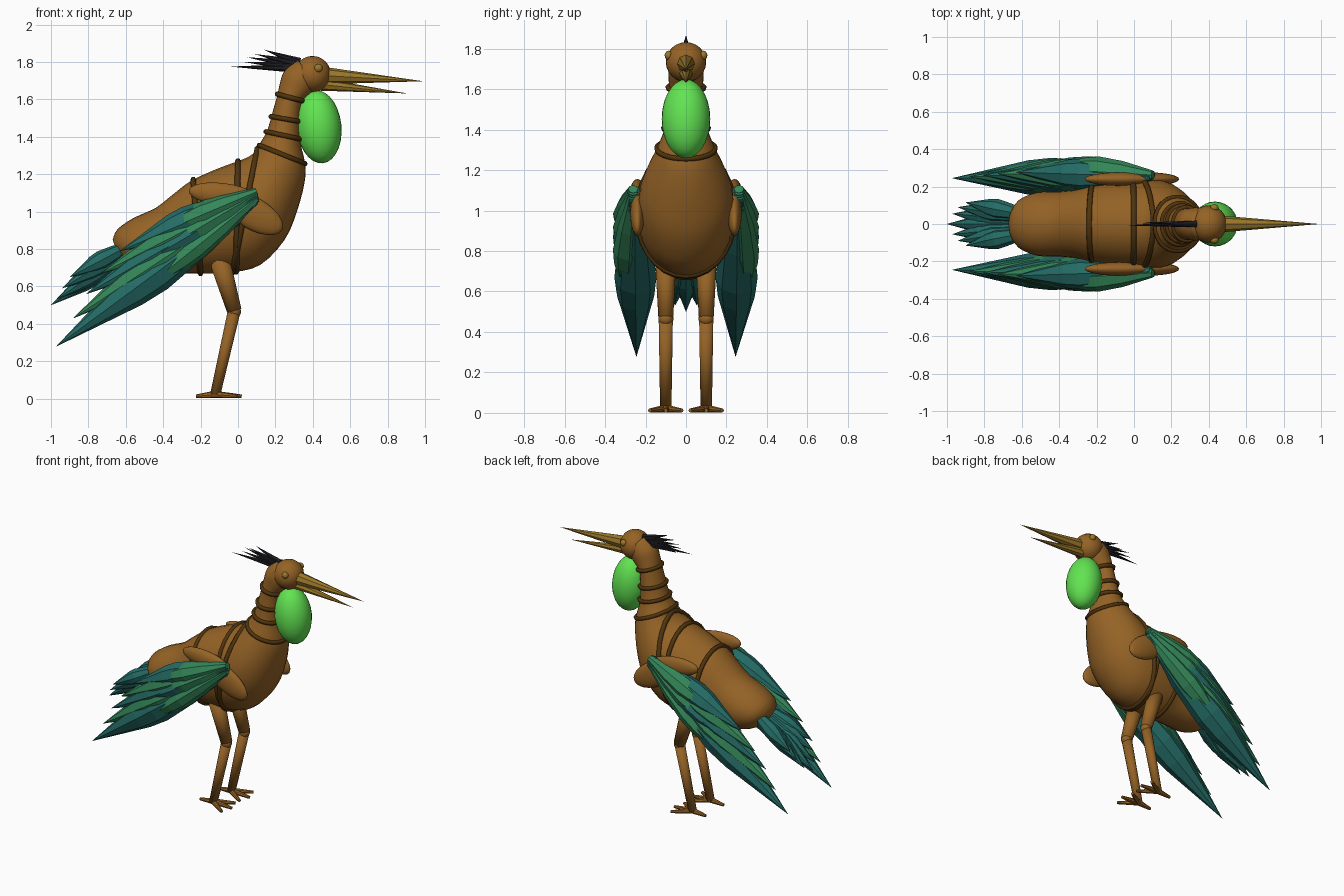
import bpy, bmesh, math
from mathutils import Vector, Matrix

if "Cube" in bpy.data.objects:
    bpy.data.objects.remove(bpy.data.objects["Cube"])


def material(name, rgb):
    m = bpy.data.materials.new(name)
    m.diffuse_color = (*rgb, 1)
    m.use_nodes = True
    m.node_tree.nodes["Principled BSDF"].inputs["Base Color"].default_value = m.diffuse_color
    return m


BROWN = material("brown", (.30, .124, .019))
DARK = material("dark_brown", (.08, .034, .004))
LIME = material("lime", (.122, .775, .084))
TEAL = material("teal", (.018, .15, .133))
GREEN = material("leaf_green", (.034, .24, .10))
GOLD = material("gold", (.328, .188, .023))
BLACK = material("black", (.012, .012, .015))


def finish(name, bm, mat, smooth=True):
    bmesh.ops.recalc_face_normals(bm, faces=bm.faces)
    for f in bm.faces:
        f.smooth = smooth
    me = bpy.data.meshes.new(name)
    bm.to_mesh(me)
    bm.free()
    me.materials.append(mat)
    ob = bpy.data.objects.new(name, me)
    bpy.context.collection.objects.link(ob)
    return ob


def loft(bm, rings):
    """Bridge equal-length rings of points and cap both ends."""
    vs = [[bm.verts.new(p) for p in r] for r in rings]
    n = len(vs[0])
    for a, b in zip(vs, vs[1:]):
        for i in range(n):
            bm.faces.new((a[i], a[(i + 1) % n], b[(i + 1) % n], b[i]))
    bm.faces.new(vs[0][::-1])
    bm.faces.new(vs[-1])


def spindle(name, a, b, w, t, profile, mat, sides=8, smooth=False):
    """Tapered solid from a to b: w in the upright plane, t sideways."""
    a, b = Vector(a), Vector(b)
    d = (b - a).normalized()
    side = Vector((0, 1, 0))
    side = (side - d * side.dot(d)).normalized()
    up = side.cross(d)
    rings = []
    for f, s in profile:
        c = a.lerp(b, f)
        s = max(s, .01)
        rings.append([c + up * (w * s * math.cos(k)) + side * (t * s * math.sin(k))
                      for k in (math.tau * i / sides for i in range(sides))])
    bm = bmesh.new()
    loft(bm, rings)
    return finish(name, bm, mat, smooth)


def ellipsoid(name, c, r, mat, tilt=0, seg=24):
    bm = bmesh.new()
    bmesh.ops.create_uvsphere(bm, u_segments=seg, v_segments=seg // 2, radius=1)
    bm.transform(Matrix.Translation(c) @ Matrix.Rotation(math.radians(tilt), 4, 'Y')
                 @ Matrix.Diagonal((*r, 1)))
    return finish(name, bm, mat)


# Body and neck: upper x, z / lower x, z / half width, from rump to head
SECTIONS = [
    (-.67, .85, -.645, .77, .06), (-.645, .905, -.575, .705, .13),
    (-.56, .965, -.47, .67, .17), (-.44, 1.02, -.34, .67, .175),
    (-.35, 1.09, -.25, .67, .185), (-.25, 1.165, -.16, .67, .215),
    (-.12, 1.225, -.03, .675, .235), (0, 1.27, .12, .715, .24),
    (.06, 1.295, .25, .85, .23), (.10, 1.33, .315, 1.0, .20),
    (.12, 1.37, .355, 1.15, .16), (.145, 1.41, .36, 1.25, .13),
    (.165, 1.46, .335, 1.37, .103), (.19, 1.55, .335, 1.50, .09),
    (.21, 1.62, .345, 1.58, .085), (.225, 1.69, .39, 1.63, .086),
    (.25, 1.755, .41, 1.655, .088), (.32, 1.81, .42, 1.68, .08)]


def spline(p, q, r, s, t):
    return [.5 * (2 * b + (c - a) * t + (2 * a - 5 * b + 4 * c - d) * t * t
                  + (3 * b - a - 3 * c + d) * t ** 3) for a, b, c, d in zip(p, q, r, s)]


rows = []
for i in range(len(SECTIONS) - 1):
    quad = [SECTIONS[min(max(i + k, 0), len(SECTIONS) - 1)] for k in (-1, 0, 1, 2)]
    rows += [spline(*quad, k / 3) for k in range(3)]
rows.append(SECTIONS[-1])
rings = []
for tx, tz, bx, bz, ry in rows:
    top, low = Vector((tx, 0, tz)), Vector((bx, 0, bz))
    mid, half = (top + low) / 2, (top - low) / 2
    rings.append([mid + half * math.cos(k) + Vector((0, ry * math.sin(k), 0))
                  for k in (math.tau * j / 28 for j in range(28))])
bm = bmesh.new()
loft(bm, rings)
body = finish("body", bm, BROWN)
ellipsoid("head", (.398, 0, 1.734), (.098, .1, .098), BROWN)


# Straps: tubes following the body outline where a plane cuts it
def strap(name, tx, tz, bx, bz, r, grow=1.0):
    top, low = Vector((tx, 0, tz)), Vector((bx, 0, bz))
    mid, axis = (top + low) / 2, (top - low).normalized()
    bm = bmesh.new()
    bm.from_mesh(body.data)
    cut = bmesh.ops.bisect_plane(bm, geom=bm.verts[:] + bm.edges[:] + bm.faces[:],
                                 plane_co=mid, plane_no=axis.cross(Vector((0, 1, 0))))
    pts = [v.co.copy() for v in cut["geom_cut"] if isinstance(v, bmesh.types.BMVert)]
    bm.free()
    pts = [mid + (p - mid) * grow for p in pts if (p - mid).length < (top - low).length * .62]
    pts.sort(key=lambda p: math.atan2(p.y, (p - mid).dot(axis)))
    cu = bpy.data.curves.new(name, 'CURVE')
    cu.dimensions = '3D'
    cu.bevel_depth, cu.bevel_resolution = r, 1
    sp = cu.splines.new('POLY')
    sp.points.add(len(pts) - 1)
    for q, p in zip(sp.points, pts):
        q.co = (*p, 1)
    sp.use_cyclic_u = True
    cu.materials.append(DARK)
    bpy.context.collection.objects.link(bpy.data.objects.new(name, cu))


for i, s in enumerate([(.2, 1.63, .35, 1.59), (.165, 1.51, .335, 1.48),
                       (.135, 1.43, .345, 1.385), (.085, 1.365, .36, 1.255)]):
    strap(f"neck_ring_{i}", *s, .014, 1.04 if i < 3 else 1.0)
for i, s in enumerate([(-.24, 1.19, -.2, .66), (0, 1.28, -.01, .67),
                       (.105, 1.34, -.03, .67)]):
    strap(f"body_strap_{i}", *s, .016)

# Throat pouch, beak and crest
ellipsoid("throat_pouch", (.433, 0, 1.453), (.12, .12, .196), LIME, -6, 28)
CONE = [(0, 1), (1, 0)]
spindle("upper_beak", (.44, 0, 1.728), (.985, 0, 1.697), .048, .047, CONE, GOLD)
spindle("lower_beak", (.44, 0, 1.68), (.9, 0, 1.632), .034, .034, CONE, GOLD)
for i, (x, z) in enumerate([(-.04, 1.775), (.03, 1.80), (.05, 1.825),
                            (.09, 1.842), (.14, 1.865), (.06, 1.765)]):
    spindle(f"crest_spike_{i}", (.33, 0, 1.765 + .008 * i % .04), (x, (i % 3 - 1) * .008, z),
            .025, .021, CONE, BLACK, 6)

FEATHER = [(0, .3), (.28, .8), (.5, 1), (.62, .88), (1, 0)]
LEG = [(0, 1), (1, .68)]
for s, tag in ((-1, "right"), (1, "left")):
    ellipsoid(f"{tag}_eye", (.43, s * .086, 1.767), (.023, .02, .023), GOLD, 0, 12)
    # Wing arm
    ellipsoid(f"{tag}_shoulder", (.08, s * .24, .99), (.18, .036, .085), BROWN, 30)
    ellipsoid(f"{tag}_forearm", (-.08, s * .24, 1.09), (.185, .036, .062), BROWN, 7)
    # Long flight feathers, then shorter coverts
    for i, (x, z, t, m) in enumerate([
            (-.97, .28, .104, TEAL), (-.88, .43, .098, GREEN), (-.81, .56, .092, TEAL),
            (-.73, .67, .088, GREEN), (-.63, .79, .085, TEAL)]):
        spindle(f"{tag}_flight_feather_{i}", (.09, s * .255, 1.06 + .01 * i),
                (x, s * (.245 + .008 * i), z), .105 - .005 * i, t, FEATHER, m)
    for i, (x, z, m) in enumerate([(-.56, .54, GREEN), (-.62, .66, TEAL),
                                   (-.5, .74, GREEN), (-.48, .86, GREEN)]):
        spindle(f"{tag}_covert_{i}", (.1, s * .262, 1.07 + .012 * i),
                (x, s * .30, z), .07, .08, FEATHER, m)
    # Leg
    y = s * .1
    spindle(f"{tag}_thigh", (-.11, y, .78), (-.02, y, .47), .058, .055, LEG, BROWN, 14, True)
    ellipsoid(f"{tag}_knee", (-.02, y, .465), (.037, .038, .036), BROWN, 0, 14)
    spindle(f"{tag}_shin", (-.02, y, .47), (-.122, y, .02), .034, .036,
            [(0, 1), (1, .8)], BROWN, 14, True)
    # Toes
    for i, (deg, ln) in enumerate([(0, .145), (33, .145), (-33, .145), (180, .1)]):
        k = math.radians(deg)
        spindle(f"{tag}_toe_{i}", (-.125, y, .022),
                (-.125 + ln * math.cos(k), y + ln * math.sin(k), .012),
                .02, .02, [(0, 1), (1, .5)], BROWN, 8)

# Tail fan
for i, (y, x, z) in enumerate([(0, -1, .5), (.055, -.97, .53), (.09, -.94, .59),
                               (.115, -.9, .65)]):
    for s in ((1,) if y == 0 else (-1, 1)):
        spindle(f"tail_feather_{i}_{'left' if s > 0 else 'right'}",
                (-.56, s * y * .4, .80 + .01 * i), (x, s * y, z),
                .052, .053, FEATHER, TEAL)
